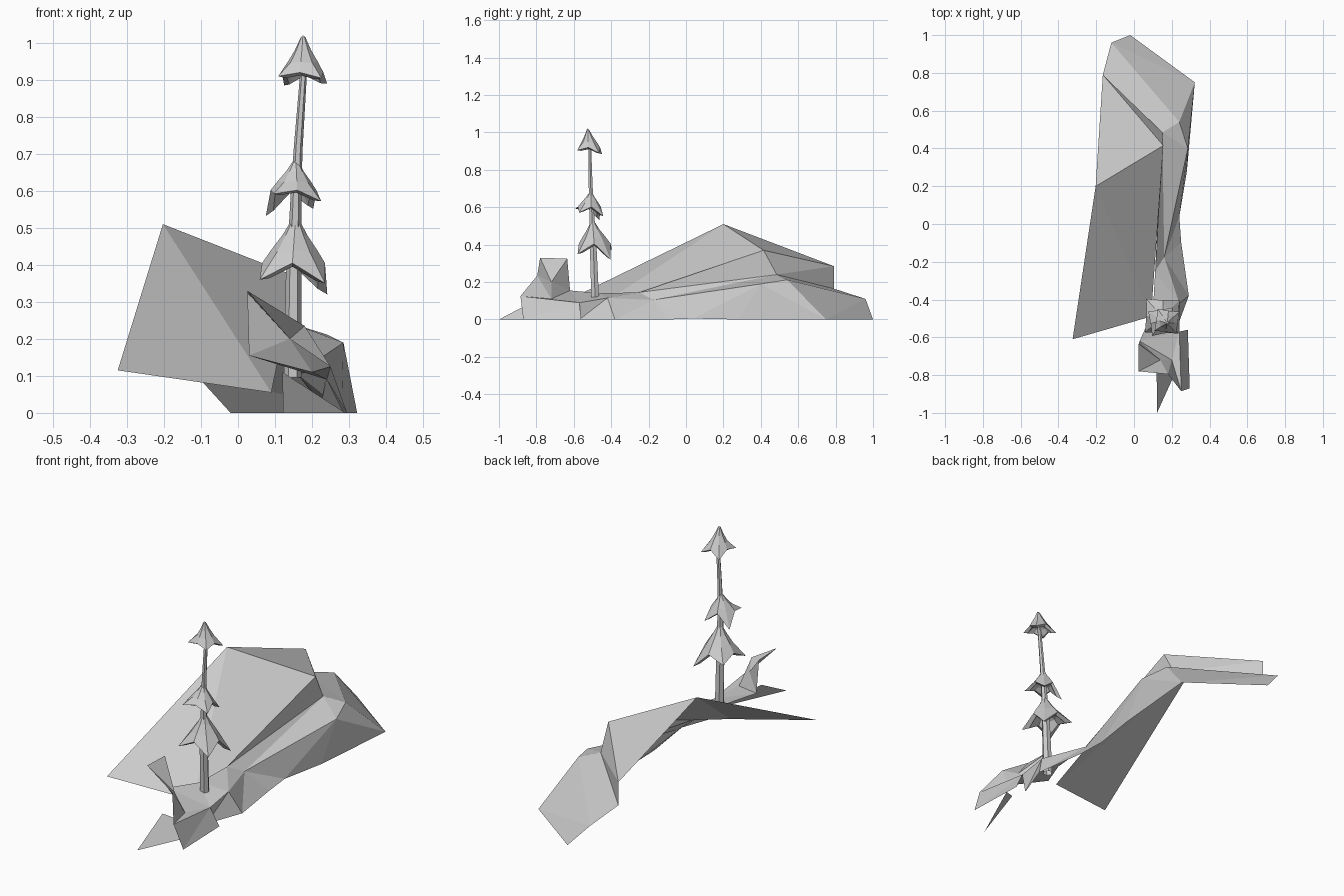
import bpy, bmesh, math
from mathutils import Vector

if "Cube" in bpy.data.objects:
    bpy.data.objects.remove(bpy.data.objects["Cube"])


def finish(name, bm, sheet=False):
    bmesh.ops.remove_doubles(bm, verts=bm.verts, dist=0.0005)
    bmesh.ops.triangulate(bm, faces=[f for f in bm.faces if sheet])
    bmesh.ops.recalc_face_normals(bm, faces=bm.faces)
    bm.normal_update()
    up = Vector((0.5, -0.2, 1))
    if sheet and sum(f.normal.dot(up) * f.calc_area() for f in bm.faces) < 0:
        bmesh.ops.reverse_faces(bm, faces=bm.faces)
    mesh = bpy.data.meshes.new(name)
    bm.to_mesh(mesh)
    bm.free()
    obj = bpy.data.objects.new(name, mesh)
    bpy.context.collection.objects.link(obj)
    return obj


def loft(name, rail_a, rail_b):
    """Open sheet between two polylines with equal point counts."""
    bm = bmesh.new()
    for i in range(len(rail_a) - 1):
        pts = []
        for p in (rail_a[i], rail_a[i + 1], rail_b[i + 1], rail_b[i]):
            if p not in pts:
                pts.append(p)
        if len(pts) > 2:
            bm.faces.new([bm.verts.new(p) for p in pts])
    return finish(name, bm, True)


# Shared corner points of the terrain
crest_back, crest_mid, crest_front = (-.165, .79, .285), (.155, .415, .37), (.09, -.49, .055)
foot_back, foot_mid, foot_front = (-.165, .79, .165), (.15, .485, .24), (.16, -.175, .105)
peak, wing = (-.203, .2, .51), (-.325, -.61, .115)
shoulder, bend = (.24, .54, .212), (.285, .4, .19)
back_lip, back_tip, back_corner = (-.12, .96, .11), (-.02, 1, 0), (.322, .75, 0)
bank, bank_end, front_lip = (.24, -.42, .115), (.24, -.57, .09), (.25, -.885, .125)
path_start, path_mid = (.112, -.25, .145), (.1, -.46, .14)
rock_foot, rock_tip, rock_back = (.2, -.72, .11), (.025, -.78, .33), (.03, -.62, .155)
rock_edge, rock_mid = (.18, -.795, .235), (.14, -.72, .2)

# Big tilted hillside
loft("hillside", [crest_back, peak, wing], [crest_back, crest_mid, crest_front])
# Step below the hillside crest, with its shelf and lower step
loft("cliff_step", [crest_back, crest_mid, crest_mid], [foot_back, foot_mid, path_start])
loft("shelf", [foot_mid, foot_mid], [path_start, foot_front])
loft("ledge", [foot_mid, foot_mid, foot_front], [shoulder, bend, foot_front])
# Back of the hill
loft("back_slope", [foot_back, foot_mid], [back_lip, shoulder])
loft("back_apron", [back_lip, shoulder], [back_tip, back_corner])
# Right side down to the ground
loft("side_slope",
     [shoulder, bend, foot_front, foot_front, bank, bank_end],
     [back_corner, (.28, .28, 0), (.24, .04, .005), (.25, -.1, 0),
      (.29, -.38, 0), (.22, -.57, 0)])
loft("rock_side", [bank_end, front_lip], [(.285, -.56, 0), (.295, -.87, 0)])
# Flat ground around the tree
loft("tree_ground", [path_start, path_mid, rock_back], [foot_front, bank, bank_end])
loft("rock_ground", [rock_back, rock_foot], [bank_end, bank_end])
loft("front_bank", [bank_end, bank_end], [rock_foot, front_lip])
# Pointed piece at the front, running under the rock
loft("front_point", [(.12, -.79, .11), (.12, -.79, .11)], [(.122, -1, 0), (.29, -.63, 0)])
# Leaning rock slab, a fan around one middle point
rim = [front_lip, rock_edge, rock_tip, (.025, -.635, .325), rock_back, rock_foot, front_lip]
loft("leaning_rock", rim, [rock_mid] * 5 + [rock_edge, rock_edge])


# Trunk, six-sided rings along a bent path
def trunk(path, sides=6):
    bm = bmesh.new()
    rings = []
    for x, y, z, r in path:
        rings.append([bm.verts.new((x + r * math.cos(math.tau * i / sides),
                                    y + r * math.sin(math.tau * i / sides), z))
                      for i in range(sides)])
    for lo, hi in zip(rings, rings[1:]):
        for i in range(sides):
            j = (i + 1) % sides
            bm.faces.new([lo[i], lo[j], hi[j], hi[i]])
    return finish("trunk", bm)


trunk([(.148, -.485, .095, .024), (.15, -.495, .36, .021), (.157, -.505, .6, .014),
       (.163, -.51, .72, .012), (.178, -.515, .93, .009)])


# Foliage tiers: concave cones with a square, drooping skirt
def foliage(name, top, centre, rim_z, radius, turn, drops):
    n = 8
    bm = bmesh.new()
    h = top[2] - rim_z
    # fraction toward the rim, corner radius, side radius, share of corner drop
    profile = [(.04, .07, .07, 0), (.4, .27, .27, 0), (.72, .5, .5, .1),
               (1, 1, .68, 1), (1.08, .72, .54, .7), (.9, .4, .4, .1), (.8, .15, .15, 0)]
    rings = []
    for t, rs, rv, share in profile:
        ring = []
        for i in range(n):
            a = math.tau * i / n + turn
            corner = i % 2 == 0
            r = radius * (rs if corner else rv)
            z = top[2] - h * t - (share * drops[i // 2] if corner else 0)
            cx = top[0] + (centre[0] - top[0]) * t
            cy = top[1] + (centre[1] - top[1]) * t
            ring.append(bm.verts.new((cx + r * math.cos(a), cy + r * math.sin(a), z)))
        rings.append(ring)
    for lo, hi in zip(rings, rings[1:]):
        for i in range(n):
            j = (i + 1) % n
            bm.faces.new([lo[i], lo[j], hi[j], hi[i]])
    tip = bm.verts.new(top)
    for i in range(n):
        bm.faces.new([tip, rings[0][i], rings[0][(i + 1) % n]])
    return finish(name, bm)


# drops run anticlockwise from the back right corner
foliage("lower_foliage", (.156, -.5, .53), (.15, -.488, .4), .405, .125, .75,
        (.085, .03, .045, .055))
foliage("middle_foliage", (.156, -.508, .685), (.15, -.517, .6), .602, .092, .95,
        (.05, .07, .01, .03))
foliage("top_foliage", (.176, -.525, 1.02), (.175, -.515, .91), .92, .083, .65,
        (.03, .035, .01, .015))
